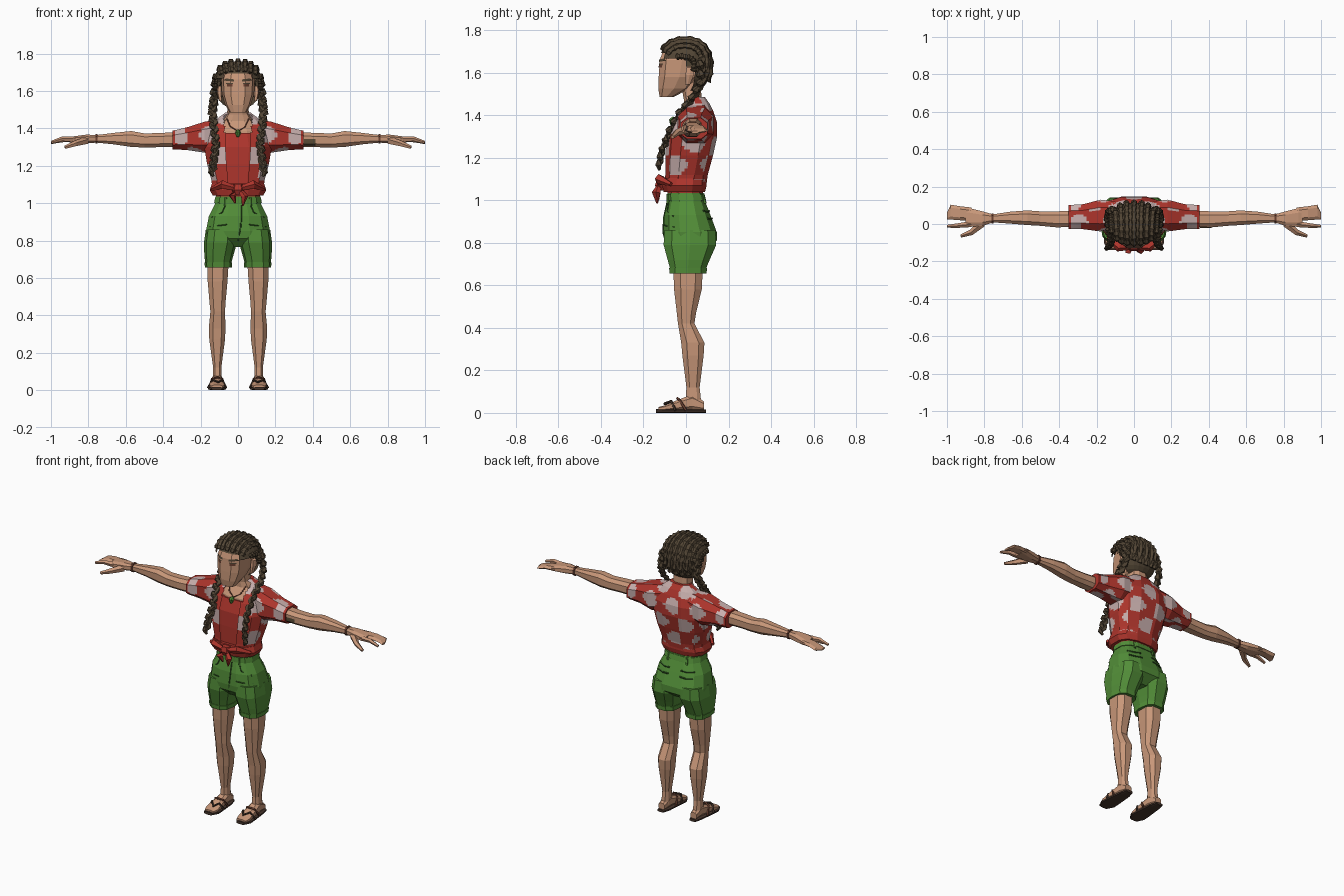
import bpy, bmesh, math
from mathutils import Vector
from mathutils.bvhtree import BVHTree

if "Cube" in bpy.data.objects:
    bpy.data.objects.remove(bpy.data.objects["Cube"])


def mat(name, r, g, b):
    m = bpy.data.materials.new(name)
    m.diffuse_color = (r, g, b, 1)
    m.use_nodes = True
    m.node_tree.nodes["Principled BSDF"].inputs["Base Color"].default_value = m.diffuse_color
    return m


SKIN = mat("skin", 0.58, 0.31, 0.19)
HAIR = mat("hair brown", 0.085, 0.06, 0.035)
RED = mat("shirt red", 0.42, 0.035, 0.025)
PALE = mat("pale spots", 0.58, 0.43, 0.42)
GREEN = mat("shorts green", 0.085, 0.27, 0.04)
SEAM = mat("dark green seam", 0.03, 0.1, 0.018)
SOLE = mat("sandal brown", 0.06, 0.035, 0.025)
STRAP = mat("strap brown", 0.14, 0.05, 0.03)
INK = mat("arm patch", 0.1, 0.07, 0.035)


def finish(name, bm, mats, mirror=False):
    bmesh.ops.recalc_face_normals(bm, faces=bm.faces)
    me = bpy.data.meshes.new(name)
    bm.to_mesh(me)
    bm.free()
    ob = bpy.data.objects.new(name, me)
    bpy.context.collection.objects.link(ob)
    for m in mats if isinstance(mats, list) else [mats]:
        me.materials.append(m)
    if mirror:
        ob.modifiers.new("mirror", 'MIRROR').use_mirror_merge = False
    return ob


def skin_rings(bm, rings):
    vs = [[bm.verts.new(p) for p in r] for r in rings]
    n = len(vs[0])
    for a, b in zip(vs, vs[1:]):
        for i in range(n):
            j = (i + 1) % n
            bm.faces.new((a[i], a[j], b[j], b[i]))
    bm.faces.new(vs[0])
    bm.faces.new(vs[-1])


def sq(v, e):
    return math.copysign(abs(v) ** e, v)


def loft_bm(axis, secs, n=8, e=0.75):
    """Sections are (position, low, high, low, high) in the two other axes."""
    rings = []
    for p, a0, a1, b0, b1 in secs:
        ring = []
        for i in range(n):
            t = 2 * math.pi * (i + 0.5) / n - math.pi / 2
            a = (a0 + a1) / 2 + (a1 - a0) / 2 * sq(math.cos(t), e)
            b = (b0 + b1) / 2 + (b1 - b0) / 2 * sq(math.sin(t), e)
            ring.append({'x': (p, a, b), 'y': (a, p, b), 'z': (a, b, p)}[axis])
        rings.append(ring)
    bm = bmesh.new()
    skin_rings(bm, rings)
    return bm


def loft(name, axis, secs, m, n=8, e=0.75, mirror=False):
    return finish(name, loft_bm(axis, secs, n, e), m, mirror)


def sym(*rows):
    """Rows (z, half width, front, back) to full sections."""
    return [(z, -w, w, f, b) for z, w, f, b in rows]


def add_cord(bm, pts, r, n=5):
    pts = [Vector(p) for p in pts]
    rings = []
    for i, p in enumerate(pts):
        d = (pts[min(i + 1, len(pts) - 1)] - pts[max(i - 1, 0)]).normalized()
        u = d.cross(Vector((0.31, 0.2, 0.93))).normalized()
        v = d.cross(u)
        k = r[i] if isinstance(r, list) else r
        rings.append([p + k * (u * math.cos(2 * math.pi * j / n) + v * math.sin(2 * math.pi * j / n))
                      for j in range(n)])
    skin_rings(bm, rings)


def cord(name, pts, r, m, mirror=False, n=5):
    bm = bmesh.new()
    add_cord(bm, pts, r, n)
    return finish(name, bm, m, mirror)


def on(ob, pts, side=-1, lift=0.001):
    """Project (x, z) points onto the front (-1) or back (1) of an object."""
    me = ob.data
    tree = BVHTree.FromPolygons([v.co for v in me.vertices], [p.vertices[:] for p in me.polygons])
    out = []
    for x, z in pts:
        hit = tree.ray_cast(Vector((x, side, z)), Vector((0, -side, 0)))[0]
        if hit:
            out.append(hit + Vector((0, side * lift, 0)))
    return out


def patch(name, ob, x0, x1, z0, z1, m, mirror=False, slant=0.0):
    bm = bmesh.new()
    g = on(ob, [(x0 + (x1 - x0) * i / 4, z0 + (z1 - z0) * j / 3 + slant * i / 4)
                for i in range(5) for j in range(4)], -1, 0.003)
    if len(g) == 20:
        vs = [bm.verts.new(p) for p in g]
        for i in range(4):
            for j in range(3):
                k = i * 4 + j
                bm.faces.new((vs[k], vs[k + 4], vs[k + 5], vs[k + 1]))
    return finish(name, bm, m, mirror)


# Spotted cloth: fine faces coloured by a staggered grid of round spots
def spotted(c, no):
    if c.z < 1.075 or abs(c.x) > 0.33:
        return False
    if abs(no.z) > 0.8:
        u, v = c.x + 0.04, c.y
    elif abs(no.x) > 0.75:
        u, v = c.y + 0.045, c.z - 1.16
    else:
        u, v = c.x + (0.0 if no.y > 0 else 0.012), c.z - 1.15
    row = round(v / 0.105)
    u += 0.08 * (row % 2)
    du = u - 0.165 * round(u / 0.165)
    dv = v - 0.105 * row
    wob = 0.006 * math.sin(c.x * 40 + c.z * 55)
    return math.hypot(du * 0.95, dv) < 0.047 + wob


def cloth(name, axis, secs, n, cut=None, mirror=False):
    bm = loft_bm(axis, secs, n)
    bmesh.ops.subdivide_edges(bm, edges=bm.edges[:], cuts=5, use_grid_fill=True)
    bmesh.ops.recalc_face_normals(bm, faces=bm.faces)
    if cut:
        bmesh.ops.delete(bm, geom=[f for f in bm.faces if cut(f.calc_center_median())], context='FACES')
    for f in bm.faces:
        f.material_index = int(spotted(f.calc_center_median(), f.normal))
    return finish(name, bm, [RED, PALE], mirror)


cloth("shirt_body", 'z', sym((1.06, .14, -.105, .097), (1.12, .145, -.10, .105), (1.21, .17, -.10, .13),
      (1.30, .185, -.095, .15), (1.37, .18, -.07, .148), (1.42, .15, -.04, .13),
      (1.455, .11, 0, .112), (1.485, .068, .015, .09)), 12,
      cut=lambda c: c.y < 0.02 and abs(c.x) < 0.045 + max(0, c.z - 1.1) * 0.09)
cloth("sleeve", 'x', [(.09, -.02, .125, 1.28, 1.455), (.18, -.045, .135, 1.265, 1.44),
      (.27, -.032, .11, 1.28, 1.41), (.35, -.03, .105, 1.285, 1.39)], 8, mirror=True)

# Tank top, tied hem and knot
tank = loft("tank_top", 'z', sym((.98, .112, -.085, .075), (1.06, .125, -.09, .085), (1.21, .155, -.09, .12),
            (1.30, .16, -.085, .13), (1.375, .135, -.06, .13)), RED, 12)
loft("tied_hem", 'z', sym((1.04, .138, -.108, .092), (1.07, .155, -.115, .1), (1.105, .143, -.108, .1)), RED, 12)
loft("knot", 'z', sym((1.045, .02, -.135, -.1), (1.07, .034, -.148, -.1), (1.10, .026, -.14, -.09)), RED, 6)
cord("knot_tail", [(.01, -.125, 1.07), (.035, -.14, 1.035), (.025, -.135, .985)], [.012, .021, .004], RED)
cord("knot_tail_left", [(-.01, -.125, 1.07), (-.03, -.14, 1.04), (-.015, -.13, 1.0)], [.012, .021, .004], RED)
cord("knot_loop", [(.02, -.125, 1.08), (.08, -.125, 1.10), (.14, -.07, 1.075)], [.014, .024, .01], RED, True)

# Chest, neck and head
chest = loft("chest_and_neck", 'z', sym((1.32, .12, -.06, .10), (1.385, .115, -.05, .10), (1.44, .08, -.012, .09),
             (1.475, .058, -.012, .075), (1.57, .055, -.03, .07)), SKIN, 10)
head = loft("head", 'z', sym((1.485, .045, -.125, -.06), (1.525, .068, -.133, .02), (1.58, .086, -.132, .07),
            (1.66, .09, -.127, .09), (1.70, .078, -.113, .09), (1.735, .045, -.07, .06)), SKIN, 10, 0.7)
loft("ear", 'z', [(1.545, .085, .102, -.005, .02), (1.59, .085, .113, -.005, .04),
     (1.625, .085, .11, 0, .04)], SKIN, 6, mirror=True)
patch("eyebrow", head, .022, .078, 1.65, 1.662, HAIR, True, 0.006)
patch("eye", head, .03, .06, 1.624, 1.638, STRAP, True)
patch("eyelid", head, .026, .065, 1.638, 1.643, HAIR, True)
cord("necklace", on(chest, [(-.058, 1.45), (-.04, 1.41), (0, 1.385), (.04, 1.41), (.058, 1.45)]), .004, STRAP)
cord("pendant", [(0, -.055, 1.39), (0, -.066, 1.375), (0, -.068, 1.355)], [.008, .016, .007], GREEN, n=6)


# Hair: rounded box cap with the face side cut away, rows and braids on top
def hair_point(x, y, z):
    x, y, z = (sq(v, 0.85) for v in (x, y, z))
    return Vector((x * .127, y * (.128 if y < 0 else .115), 1.63 + z * (.13 if z > 0 else .125)))


bm = bmesh.new()
bmesh.ops.create_uvsphere(bm, u_segments=20, v_segments=14, radius=1)
for v in bm.verts:
    v.co = hair_point(*v.co)


def face_side(c):
    return c.y < 0.03 and c.z < 1.685 - (c.y + 0.11) * 0.4


bmesh.ops.delete(bm, geom=[f for f in bm.faces if face_side(f.calc_center_median())], context='FACES')
finish("hair_cap", bm, HAIR)

bm = bmesh.new()
for k in range(9):
    s = -0.88 + 0.22 * k
    pts = []
    for i in range(22):
        t = math.radians(12 + 9.5 * i)
        q = max(-0.96, min(0.96, s * (1 + 0.012 * i)))
        c = math.sqrt(1 - q * q)
        p = hair_point(q, -c * math.cos(t), c * math.sin(t))
        if not face_side(p - Vector((0, 0, 0.01))):
            pts.append(p)
    add_cord(bm, pts, [.012 + .006 * (i % 2) for i in range(len(pts))])
finish("hair_rows", bm, HAIR)

path = [Vector(p) for p in ((.115, .07, 1.66), (.128, .075, 1.56), (.138, .035, 1.49), (.128, -.03, 1.41),
                            (.118, -.08, 1.32), (.13, -.115, 1.23), (.138, -.128, 1.15))]
bm = bmesh.new()
COUNT = 26
for i in range(COUNT):
    f = i / COUNT * (len(path) - 1)
    a, b = path[int(f)], path[int(f) + 1]
    d = (b - a).normalized()
    p = a.lerp(b, f - int(f))
    sgn = 1 if i % 2 else -1
    w = Vector((sgn, -0.5 * sgn, 0)) * 0.010
    size = 0.021 - 0.006 * i / COUNT
    add_cord(bm, [p + w * 1.3 - d * .022, p + w, p - w * .7 + d * .026], [size * .5, size, size * .45])
finish("braid", bm, HAIR, True)

# Arms and hands
arm = loft("arm", 'x', [(.28, -.02, .075, 1.297, 1.385), (.42, -.02, .07, 1.297, 1.377), (.5, -.012, .07, 1.295, 1.375),
           (.57, -.008, .075, 1.298, 1.388), (.66, 0, .068, 1.312, 1.378), (.76, .008, .052, 1.323, 1.365)],
           SKIN, mirror=True)
loft("palm", 'x', [(.75, .008, .052, 1.323, 1.365), (.81, -.012, .07, 1.318, 1.368),
     (.88, -.018, .088, 1.322, 1.358), (.90, -.01, .088, 1.324, 1.352)], SKIN, mirror=True)
loft("fingers", 'x', [(.87, .015, .088, 1.325, 1.355), (.93, .02, .095, 1.325, 1.352), (.98, .024, .103, 1.318, 1.338),
     (1.0, .025, .06, 1.314, 1.326)], SKIN, 6, mirror=True)
cord("index_finger", [(.87, 0, 1.34), (.94, -.008, 1.343), (.998, -.012, 1.325)], [.017, .013, .008], SKIN, True)
cord("thumb", [(.81, .005, 1.335), (.87, -.045, 1.318), (.925, -.064, 1.298)], [.022, .016, .009], SKIN, True)
loft("bracelet", 'x', [(.75, .001, .059, 1.316, 1.372), (.762, .001, .059, 1.316, 1.372)], STRAP, mirror=True)
patch("arm_patch", arm, .352, .415, 1.305, 1.342, INK)

# Shorts
shorts = loft("shorts_hips", 'z', sym((1.035, .122, -.09, .085), (.995, .127, -.088, .092), (.93, .16, -.105, .118),
              (.85, .176, -.11, .148), (.81, .172, -.105, .148), (.765, .07, -.06, .09)), GREEN, 12)
leg = loft("shorts_leg", 'z', [(.86, .005, .172, -.106, .143), (.79, .005, .182, -.11, .147), (.72, .025, .18, -.09, .115),
           (.685, .034, .176, -.08, .1), (.66, .036, .173, -.077, .097)], GREEN, 10, mirror=True)
loft("shorts_cuff", 'z', [(.682, .031, .179, -.083, .102), (.655, .033, .177, -.08, .1)], GREEN, 10, mirror=True)
loft("waistband", 'z', sym((1.03, .126, -.093, .089), (1.0, .131, -.093, .097)), GREEN, 12)
cord("fly", on(shorts, [(.018, .99), (.018, .92), (.012, .85), (0, .8)]), .004, SEAM)
cord("front_pocket", on(shorts, [(.07, .985), (.085, .95), (.14, .925)]), .004, SEAM, True)
cord("thigh_seam", on(shorts, [(.06, .885), (.1, .88), (.15, .875)]), .003, SEAM, True)
for z in (.95, .915):
    cord("back_pocket", on(shorts, [(.04, z), (.08, z - .004), (.12, z)], 1), .005, SEAM, True)
for side in (-1, 1):
    cord("belt_loop", on(shorts, [(.065, 1.03), (.066, 1.01), (.067, .985)], side, .004), .007, GREEN, True)

# Legs, feet and sandals
loft("leg", 'z', [(.71, .045, .167, -.065, .085), (.58, .053, .165, -.06, .078), (.47, .064, .155, -.046, .05),
     (.42, .067, .15, -.04, .042), (.33, .064, .159, -.026, .09), (.27, .067, .156, -.02, .086),
     (.12, .088, .134, 0, .066), (.04, .085, .138, -.005, .075)], SKIN, mirror=True)
loft("foot", 'y', [(.085, .09, .135, .01, .055), (.03, .083, .14, .01, .09), (-.05, .074, .15, .01, .058),
     (-.1, .07, .155, .01, .036), (-.13, .08, .145, .01, .028)], SKIN, mirror=True)
loft("sandal_sole", 'y', [(.095, .09, .136, 0, .016), (.05, .076, .147, 0, .016), (-.05, .067, .159, 0, .016),
     (-.1, .063, .163, 0, .016), (-.14, .085, .143, 0, .018)], SOLE, 8, 0.6, mirror=True)
cord("toe_strap", [(.064, -.05, .012), (.085, -.07, .054), (.105, -.1, .043), (.135, -.07, .055),
                   (.16, -.05, .012)], .007, SOLE, True)
cord("instep_strap", [(.07, .0, .012), (.085, -.03, .06), (.112, -.04, .068), (.138, -.03, .06),
                      (.153, .0, .012)], .007, STRAP, True)
